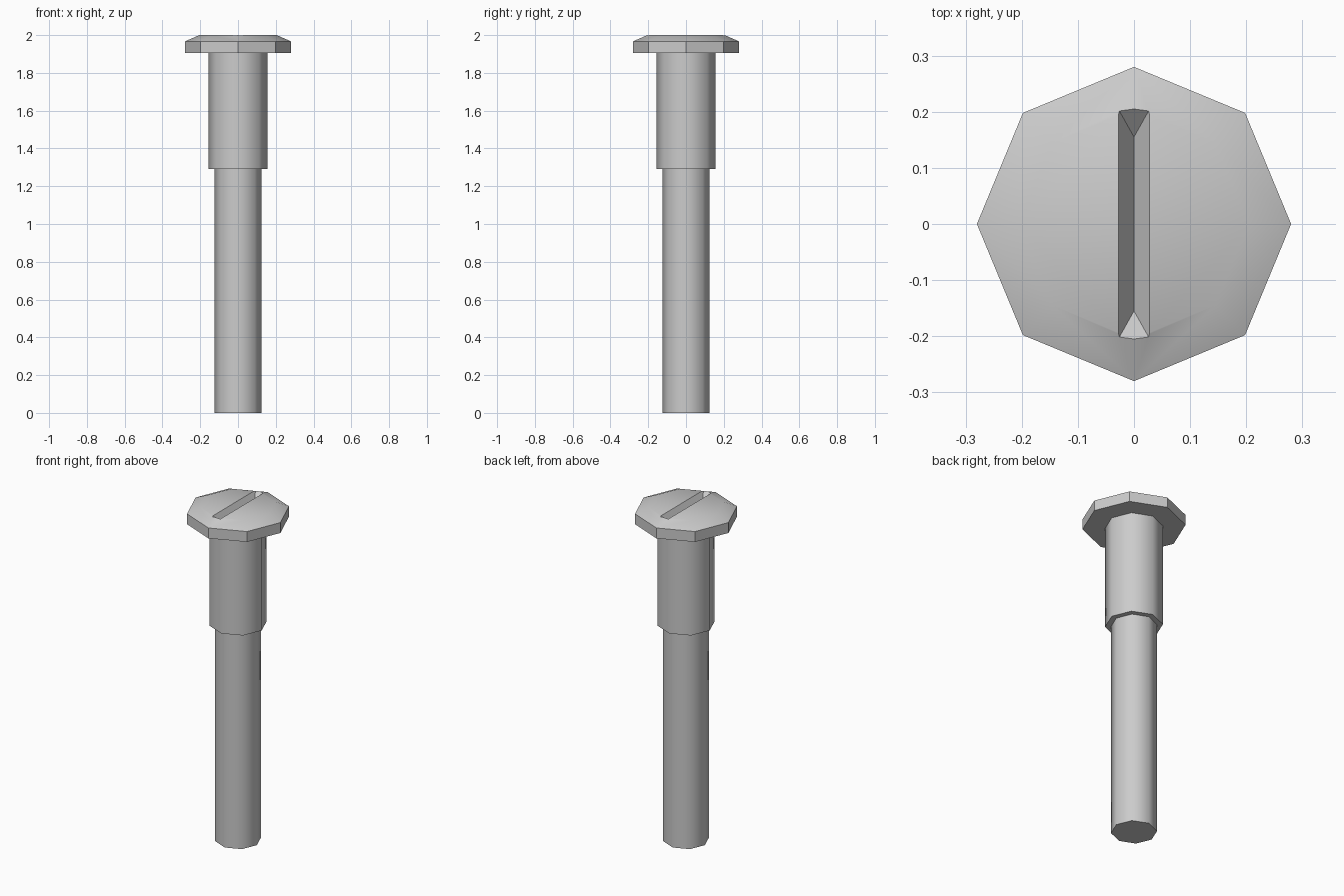
import bpy, bmesh
from math import cos, sin, pi

if "Cube" in bpy.data.objects:
    bpy.data.objects.remove(bpy.data.objects["Cube"])

SIDES = 8


def mesh_object(name, bm):
    bmesh.ops.recalc_face_normals(bm, faces=bm.faces)
    me = bpy.data.meshes.new(name)
    bm.to_mesh(me)
    bm.free()
    ob = bpy.data.objects.new(name, me)
    bpy.context.collection.objects.link(ob)
    return ob


def lathe(name, profile):
    """Closed octagonal solid from (radius, z) pairs, bottom to top."""
    bm = bmesh.new()
    rings = [[bm.verts.new((r * cos(2 * pi * i / SIDES), r * sin(2 * pi * i / SIDES), z))
              for i in range(SIDES)] for r, z in profile]
    for a, b in zip(rings, rings[1:]):
        for i in range(SIDES):
            j = (i + 1) % SIDES
            bm.faces.new((a[i], a[j], b[j], b[i]))
    bm.faces.new(rings[0])
    bm.faces.new(rings[-1])
    return mesh_object(name, bm)


def smooth(ob, degrees):
    bpy.ops.object.select_all(action='DESELECT')
    ob.select_set(True)
    bpy.context.view_layer.objects.active = ob
    bpy.ops.object.shade_smooth_by_angle(angle=degrees * pi / 180)


# Stepped shank: thin lower shaft and thicker collar
shank = lathe("shank", [(0.125, 0), (0.125, 1.29), (0.157, 1.29), (0.157, 1.905)])
smooth(shank, 50)

# Octagonal head with a bevelled top
head = lathe("head", [(0.28, 1.905), (0.28, 1.967), (0.205, 2.0)])

# V-shaped slot cutter with sloped ends
bm = bmesh.new()
for z in (2.0, 2.1):
    for x in (-0.028, 0.028):
        for y in (-0.205, 0.205):
            bm.verts.new((x, y, z))
for y in (-0.155, 0.155):
    bm.verts.new((0, y, 1.955))
bmesh.ops.convex_hull(bm, input=bm.verts)
cutter = mesh_object("slot_cutter", bm)
cutter.hide_render = True
cutter.hide_set(True)

cut = head.modifiers.new("slot", 'BOOLEAN')
cut.operation = 'DIFFERENCE'
cut.solver = 'EXACT'
cut.object = cutter
bpy.context.view_layer.objects.active = head
bpy.ops.object.modifier_apply(modifier=cut.name)
bpy.data.objects.remove(cutter)
smooth(head, 30)
